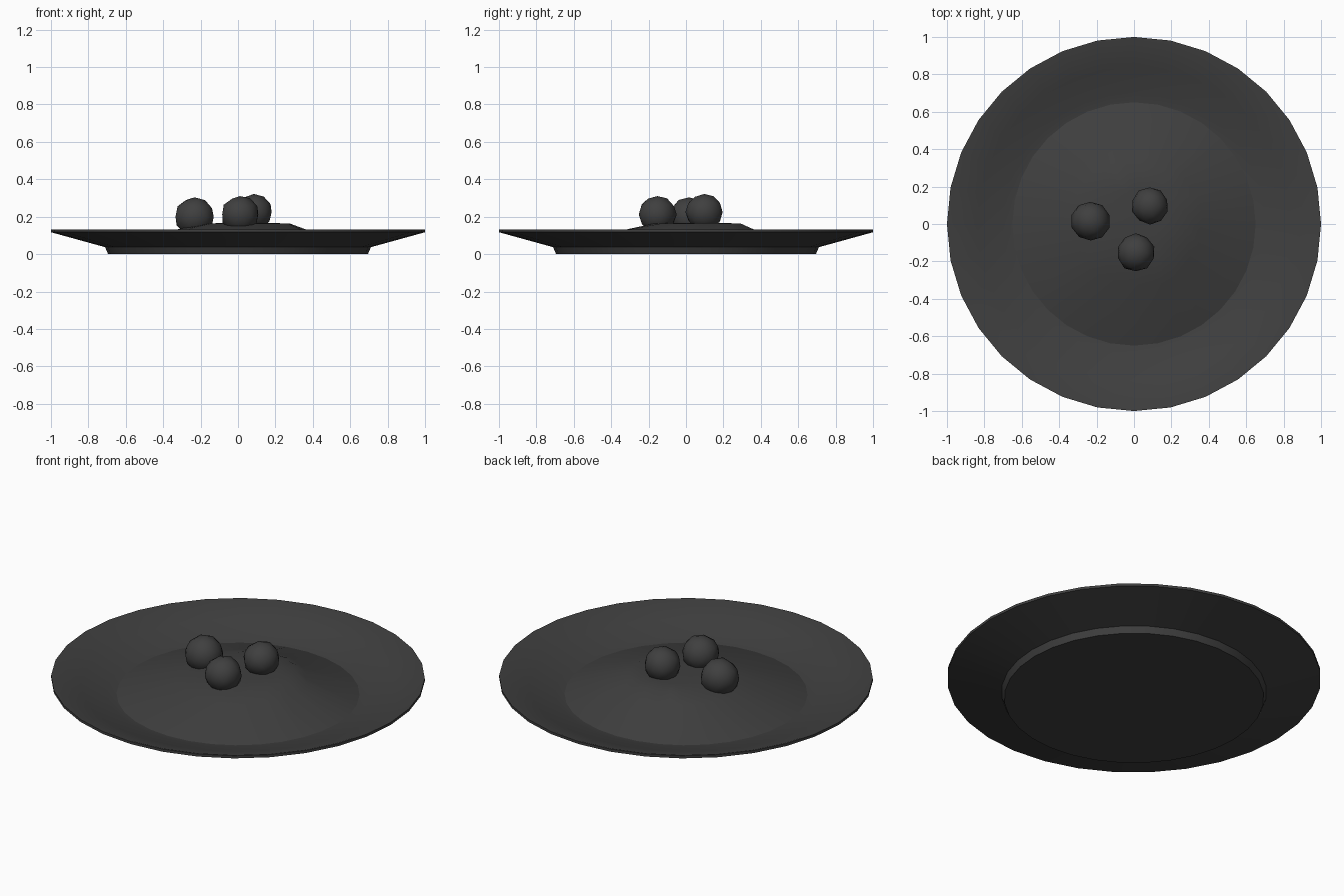
import bpy, bmesh, math, random
from mathutils import Vector

if "Cube" in bpy.data.objects:
    bpy.data.objects.remove(bpy.data.objects["Cube"])

random.seed(4)
mat = bpy.data.materials.new("dark_grey")
mat.diffuse_color = (0.05, 0.05, 0.05, 1)
mat.use_nodes = True
mat.node_tree.nodes["Principled BSDF"].inputs["Base Color"].default_value = mat.diffuse_color


def finish(name, bm, angle):
    bmesh.ops.recalc_face_normals(bm, faces=bm.faces)
    mesh = bpy.data.meshes.new(name)
    bm.to_mesh(mesh)
    bm.free()
    ob = bpy.data.objects.new(name, mesh)
    bpy.context.collection.objects.link(ob)
    mesh.materials.append(mat)
    bpy.ops.object.select_all(action='DESELECT')
    ob.select_set(True)
    bpy.context.view_layer.objects.active = ob
    bpy.ops.object.shade_smooth_by_angle(angle=math.radians(angle))
    return ob


def loft(bm, rings, n, jitter=0.0):
    """Rings are (cx, cy, radius, z); ends are capped."""
    loops = []
    for i, (cx, cy, r, z) in enumerate(rings):
        loop = []
        for k in range(n):
            a = 2 * math.pi * k / n
            j = jitter if i else 0
            rr = r * (1 + random.uniform(-j, j))
            loop.append(bm.verts.new((cx + rr * math.cos(a), cy + rr * math.sin(a), z)))
        loops.append(loop)
    for lo, hi in zip(loops, loops[1:]):
        for k in range(n):
            m = (k + 1) % n
            bm.faces.new((lo[k], lo[m], hi[m], hi[k]))
    bm.faces.new(loops[0][::-1])
    bm.faces.new(loops[-1])


# Plate: foot, flared underside, thin rim, dished inside
bm = bmesh.new()
profile = [(0.695, 0), (0.71, 0.037), (1.0, 0.117), (1.0, 0.132),
           (0.99, 0.132), (0.84, 0.082), (0.70, 0.042), (0.62, 0.025)]
loft(bm, [(0, 0, r, z) for r, z in profile], 32)
finish("plate", bm, 40)

# Food mound filling the dish, slightly uneven and flat on top
bm = bmesh.new()
loft(bm, [(0, 0, 0.655, 0.030), (0.015, 0.015, 0.345, 0.130),
          (0.05, 0.06, 0.23, 0.163), (0.05, 0.07, 0.12, 0.167)], 32, 0.04)
finish("food_mound", bm, 40)

# Three lumpy balls resting on the mound
balls = [(-0.232, 0.015, 0.200, 0.108),
         (0.085, 0.098, 0.224, 0.102),
         (0.010, -0.153, 0.212, 0.104)]
for i, (x, y, z, r) in enumerate(balls):
    bm = bmesh.new()
    bmesh.ops.create_icosphere(bm, subdivisions=2, radius=r)
    for v in bm.verts:
        v.co *= random.uniform(0.95, 1.0)
        v.co.z *= 0.98
        v.co += Vector((x, y, z))
    finish(f"ball_{i + 1}", bm, 60)
